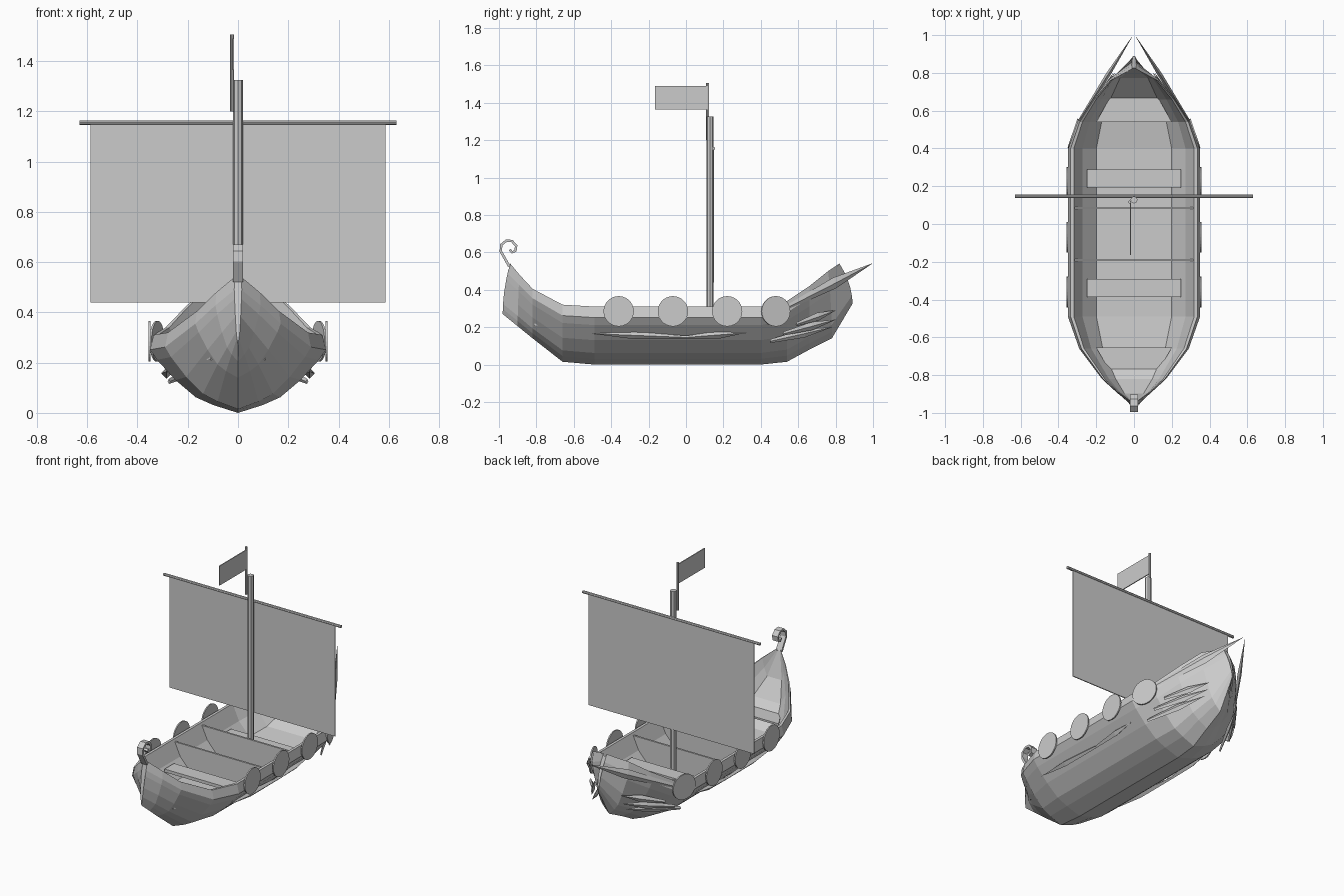
import bpy, bmesh, math
from mathutils import Vector, Matrix

if "Cube" in bpy.data.objects:
    bpy.data.objects.remove(bpy.data.objects["Cube"], do_unlink=True)

grey = bpy.data.materials.new("plain_grey")
grey.use_nodes = True
grey.diffuse_color = (0.6, 0.6, 0.6, 1)
grey.node_tree.nodes["Principled BSDF"].inputs["Base Color"].default_value = (0.6, 0.6, 0.6, 1)


def finish(name, bm):
    bmesh.ops.recalc_face_normals(bm, faces=bm.faces)
    mesh = bpy.data.meshes.new(name)
    bm.to_mesh(mesh)
    bm.free()
    mesh.materials.append(grey)
    obj = bpy.data.objects.new(name, mesh)
    bpy.context.collection.objects.link(obj)
    return obj


def loft(name, rings):
    """Skin closed rings of points and cap both ends."""
    bm = bmesh.new()
    rows = [[bm.verts.new(p) for p in ring] for ring in rings]
    n = len(rows[0])
    for a, b in zip(rows, rows[1:]):
        for i in range(n):
            j = (i + 1) % n
            bm.faces.new((a[i], a[j], b[j], b[i]))
    bm.faces.new(rows[0])
    bm.faces.new(rows[-1])
    return finish(name, bm)


def box(name, centre, size):
    bm = bmesh.new()
    bmesh.ops.create_cube(bm, size=1, matrix=Matrix.Translation(centre) @ Matrix.Diagonal((*size, 1)))
    return finish(name, bm)


def rod(name, start, end, radius, sides=8):
    a, b = Vector(start), Vector(end)
    d = b - a
    m = Matrix.Translation((a + b) / 2) @ d.to_track_quat('Z', 'Y').to_matrix().to_4x4()
    bm = bmesh.new()
    bmesh.ops.create_cone(bm, cap_ends=True, segments=sides, radius1=radius, radius2=radius,
                          depth=d.length, matrix=m)
    return finish(name, bm)


def blade(name, start, end, thick, tall):
    """Long diamond-section blade, blunt at the start and pointed at the end."""
    a, b = Vector(start), Vector(end)
    d = b - a
    out = d.cross(Vector((0, 0, 1))).normalized()
    up = out.cross(d).normalized()
    rings = []
    for t, w in ((0, 0.45), (0.55, 1), (1, 0.03)):
        c = a + d * t
        rings.append([c + out * thick * w, c + up * tall * w, c - out * thick * w, c - up * tall * w])
    return loft(name, rings)


# Hull: y, keel height, rim height, half beam, inner floor fraction, lean of the rim
stations = [
    (-0.98, 0.27, 0.54, 0.015, 0.95, 0.04),
    (-0.90, 0.205, 0.48, 0.09, 0.60, 0.01),
    (-0.82, 0.14, 0.405, 0.17, 0.45, 0),
    (-0.66, 0.015, 0.32, 0.29, 0.42, 0),
    (-0.49, 0, 0.31, 0.35, 0.42, 0),
    (-0.19, 0, 0.31, 0.35, 0.42, 0),
    (0.10, 0, 0.31, 0.35, 0.42, 0),
    (0.40, 0, 0.31, 0.35, 0.42, 0),
    (0.54, 0.015, 0.34, 0.30, 0.42, 0),
    (0.66, 0.08, 0.42, 0.22, 0.45, 0),
    (0.78, 0.14, 0.50, 0.13, 0.60, -0.02),
    (0.89, 0.325, 0.54, 0.012, 0.95, -0.07),
]
outer = [(0, 0), (0.28, 0.1), (0.48, 0.2), (0.71, 0.42), (0.92, 0.68), (1, 0.81), (0.96, 1)]
rings = []
for y, keel, rim, beam, floor, lean in stations:
    inner = [(0.91, 1), (0.78, floor + (1 - floor) * 0.45), (0.57, floor)]
    half = outer + inner
    loop = half + [(-u, v) for u, v in reversed(half[1:])]
    rings.append([(u * beam, y + lean * v * v, keel + (rim - keel) * v) for u, v in loop])
loft("hull", rings)

# End decks
for name, y1, y2, z in (("bow_deck", -0.655, -0.81, 0.21), ("stern_deck", 0.54, 0.70, 0.23)):
    loft(name, [[(s * w, y, z + dz) for s, dz in ((-1, 0), (1, 0), (1, 0.012), (-1, 0.012))]
                for y, w in ((y1, 0.2), (y2, 0.11))])

# Rowing benches and thin cross frames
for name, y in (("front_bench", -0.34), ("rear_bench", 0.24)):
    box(name, (0, y, 0.2), (0.5, 0.095, 0.02))
for name, y in (("front_frame", -0.19), ("rear_frame", 0.085)):
    shape = [(-0.325, 0.295), (-0.27, 0.2), (-0.2, 0.125), (0.2, 0.125), (0.27, 0.2), (0.325, 0.295)]
    loft(name, [[(x, y + dy, z) for x, z in shape] for dy in (-0.006, 0.006)])

# Curled prow ribbon, tapering towards the inside of the curl
curl = [(-0.945, 0.525), (-0.99, 0.605), (-0.988, 0.64), (-0.96, 0.663), (-0.93, 0.66),
        (-0.908, 0.635), (-0.912, 0.608), (-0.93, 0.6), (-0.942, 0.615)]
rings = []
for i, (y, z) in enumerate(curl):
    p, q = curl[max(i - 1, 0)], curl[min(i + 1, len(curl) - 1)]
    n = Vector((q[1] - p[1], p[0] - q[0])).normalized() * 0.007
    rings.append([(-0.02, y + n.x, z + n.y), (0.02, y + n.x, z + n.y),
                  (0.02, y - n.x, z - n.y), (-0.02, y - n.x, z - n.y)])
loft("prow_curl", rings)

# Mast, yard, sail and flag
rod("mast", (0, 0.128, 0.12), (0, 0.128, 1.325), 0.019)
rod("yard", (-0.63, 0.147, 1.155), (0.63, 0.147, 1.155), 0.009)
box("sail", (0, 0.147, 0.795), (1.175, 0.006, 0.71))
rod("flag_pole", (-0.023, 0.116, 1.2), (-0.023, 0.116, 1.505), 0.008)
box("flag", (-0.018, -0.025, 1.4275), (0.006, 0.28, 0.125))

for side, s in (("left", 1), ("right", -1)):
    # Round shields, the last one following the narrowing stern
    for i, (x, y, turn) in enumerate(((0.353, -0.36, 0), (0.353, -0.07, 0),
                                      (0.353, 0.22, 0), (0.322, 0.48, 0.33))):
        n = Vector((s * math.cos(turn), math.sin(turn), 0)) * 0.004
        c = Vector((s * x, y, 0.285))
        rod(f"{side}_shield_{i + 1}", c - n, c + n, 0.081, 28)
    # Steering oar and the small blades along the stern
    blade(f"{side}_steering_oar", (s * 0.29, 0.55, 0.31), (s * 0.008, 0.995, 0.54), 0.012, 0.03)
    for i, (a, b) in enumerate((((0.275, 0.45, 0.125), (0.12, 0.78, 0.20)),
                                ((0.285, 0.52, 0.165), (0.11, 0.80, 0.24)),
                                ((0.265, 0.59, 0.215), (0.10, 0.80, 0.29)))):
        blade(f"{side}_stern_blade_{i + 1}", (s * a[0], *a[1:]), (s * b[0], *b[1:]), 0.012, 0.022)
    # Raised plank along the flank
    blade(f"{side}_side_plank", (s * 0.285, 0.0, 0.145), (s * 0.285, -0.5, 0.165), 0.02, 0.02)
    blade(f"{side}_side_plank_rear", (s * 0.285, 0.0, 0.145), (s * 0.285, 0.32, 0.17), 0.02, 0.02)
